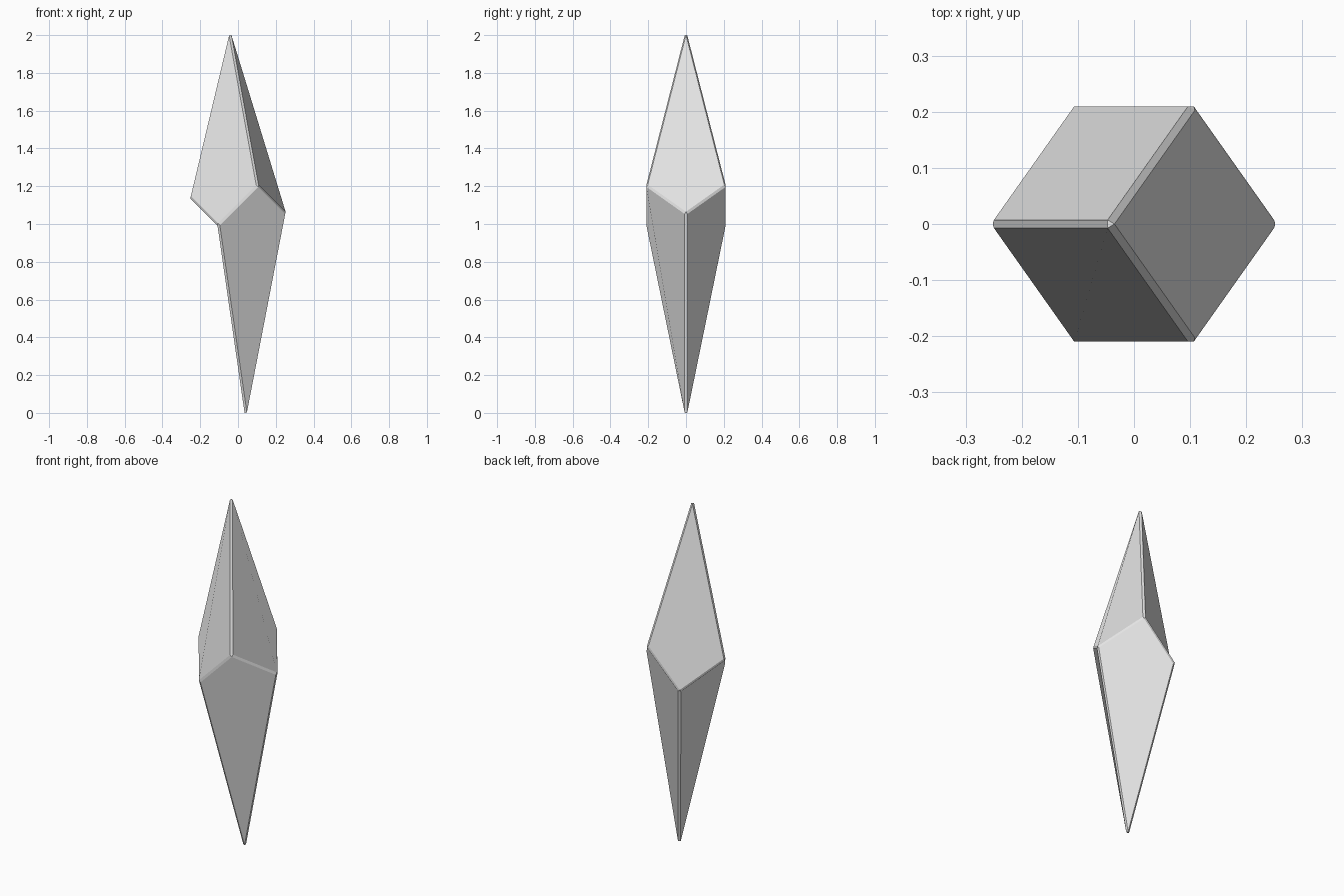
import bpy, bmesh
from itertools import product
from mathutils import Vector

cube = bpy.data.objects.get("Cube")
if cube:
    bpy.data.objects.remove(cube, do_unlink=True)

HALF = 0.217          # sideways reach of the tilted block
SLOPE = HALF / 2 ** 0.5
CHAMFER = 0.033       # chamfer as a share of the edge length
CENTRE = Vector((0, 0, 1.1))

# Three square edges of a block balanced on one corner
EDGES = [Vector((HALF, 0, HALF)),
         Vector((-SLOPE, -HALF, SLOPE)),
         Vector((-SLOPE, HALF, SLOPE))]

bm = bmesh.new()
corners = list(product((0, 1), repeat=3))


def inset_point(corner, axis):
    """Point of a block corner, pulled in along the face that faces 'axis'."""
    pos = CENTRE.copy()
    for i, edge in enumerate(EDGES):
        side = corner[i] - 0.5
        pos += edge * (side if i == axis else side * (1 - 2 * CHAMFER))
    return pos


verts = {(c, a): bm.verts.new(inset_point(c, a)) for c in corners for a in range(3)}


def add_face(keys):
    """Add a face that looks outward, keeping its first point first."""
    pts = [verts[k] for k in keys]
    middle = sum((v.co for v in pts), Vector()) / len(pts) - CENTRE
    normal = (pts[1].co - pts[0].co).cross(pts[2].co - pts[0].co)
    if normal.dot(middle) < 0:
        pts = pts[:1] + pts[:0:-1]
    bm.faces.new(pts)


def corner_at(axis, value, p, q):
    c = [0, 0, 0]
    c[axis], c[(axis + 1) % 3], c[(axis + 2) % 3] = value, p, q
    return tuple(c)


for axis in range(3):
    # Main facets, each starting at the end of its fold line
    for side in (0, 1):
        ring = [corner_at(axis, side, p, q) for p, q in ((0, 0), (1, 0), (1, 1), (0, 1))]
        wanted = 0 if axis == 2 else 1
        if sum(ring[0]) % 2 != wanted:
            ring = ring[1:] + ring[:1]
        add_face([(c, axis) for c in ring])
    # Chamfers along the edges
    for p, q in product((0, 1), repeat=2):
        start, end = corner_at(axis, 0, p, q), corner_at(axis, 1, p, q)
        f, g = (axis + 1) % 3, (axis + 2) % 3
        add_face([(start, f), (end, f), (end, g), (start, g)])

# Chamfers on the corners
for c in corners:
    add_face([(c, a) for a in range(3)])

# Pull the top and bottom corners out into long points
for corner, target, pick in (((1, 1, 1), 2.0, max), ((0, 0, 0), 0.0, min)):
    tip = [verts[corner, a] for a in range(3)]
    shift = target - pick(v.co.z for v in tip)
    for v in tip:
        v.co.z += shift

bm.normal_update()
mesh = bpy.data.meshes.new("crystal_shard")
bm.to_mesh(mesh)
bm.free()

# Single pale grey colour
grey = bpy.data.materials.new("pale_grey")
grey.use_nodes = True
colour = (0.8, 0.8, 0.8, 1)
grey.diffuse_color = colour
grey.node_tree.nodes["Principled BSDF"].inputs["Base Color"].default_value = colour
mesh.materials.append(grey)

shard = bpy.data.objects.new("crystal_shard", mesh)
bpy.context.collection.objects.link(shard)
